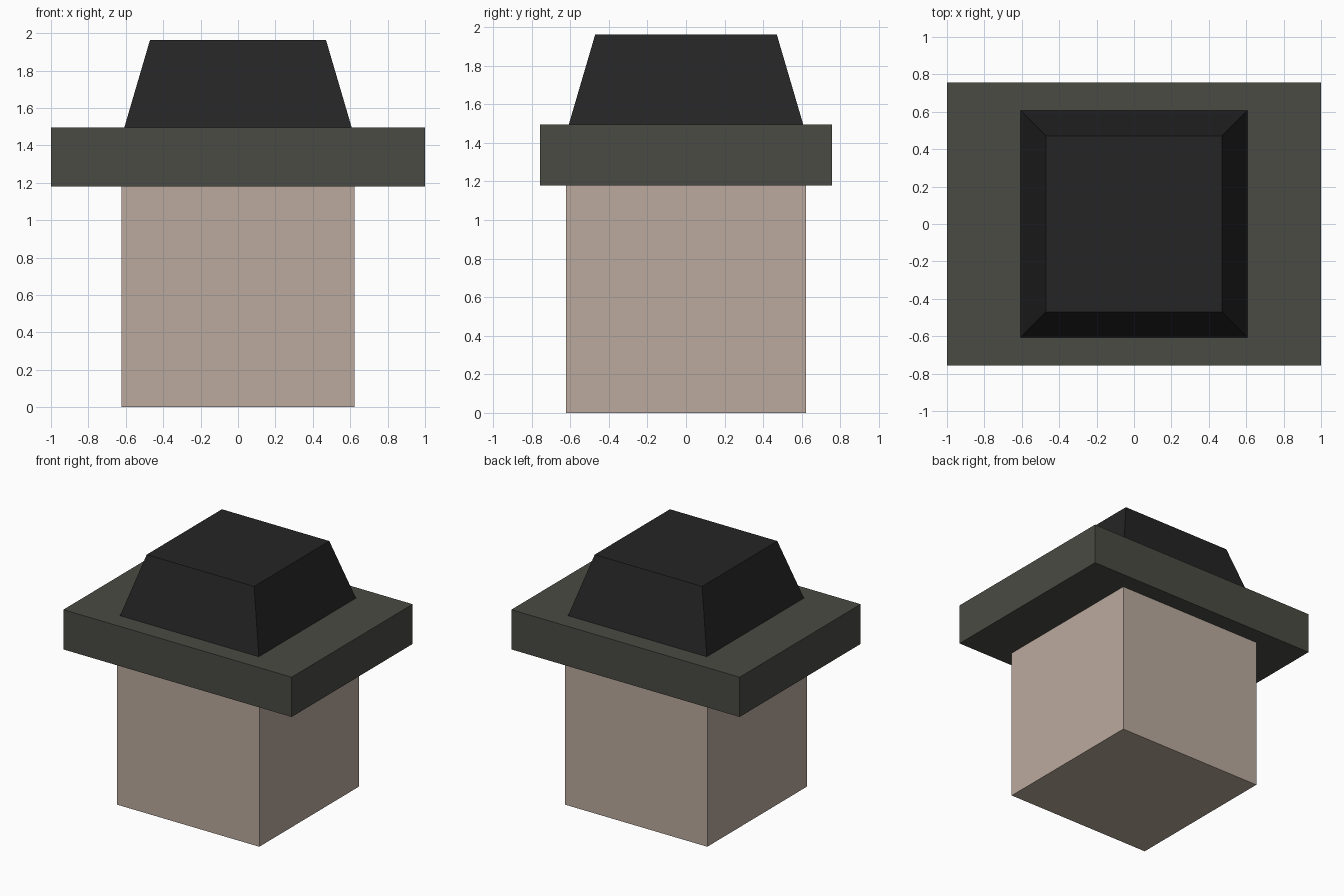
import bpy
import bmesh

cube = bpy.data.objects.get("Cube")
if cube:
    bpy.data.objects.remove(cube, do_unlink=True)


def make_material(name, rgb):
    mat = bpy.data.materials.new(name)
    mat.use_nodes = True
    colour = (*rgb, 1.0)
    mat.diffuse_color = colour
    mat.node_tree.nodes["Principled BSDF"].inputs["Base Color"].default_value = colour
    return mat


def make_block(name, half_x, half_y, bottom, top, mat, taper=1.0):
    """Box from bottom to top whose upper face is scaled by taper."""
    bm = bmesh.new()
    bmesh.ops.create_cube(bm, size=2.0)
    for v in bm.verts:
        upper = v.co.z > 0
        scale = taper if upper else 1.0
        v.co.x *= half_x * scale
        v.co.y *= half_y * scale
        v.co.z = top if upper else bottom
    mesh = bpy.data.meshes.new(name)
    bm.to_mesh(mesh)
    bm.free()
    mesh.materials.append(mat)
    obj = bpy.data.objects.new(name, mesh)
    bpy.context.collection.objects.link(obj)
    return obj


beige = make_material("warm beige", (0.497, 0.402, 0.342))
grey = make_material("olive grey", (0.069, 0.069, 0.058))
black = make_material("soft black", (0.018, 0.018, 0.018))

# Square base, wide slab brim and tapered crown
make_block("base_block", 0.623, 0.623, 0.0, 1.18, beige)
make_block("brim_slab", 1.0, 0.757, 1.18, 1.495, grey)
make_block("tapered_crown", 0.608, 0.608, 1.495, 1.963, black, taper=0.774)
